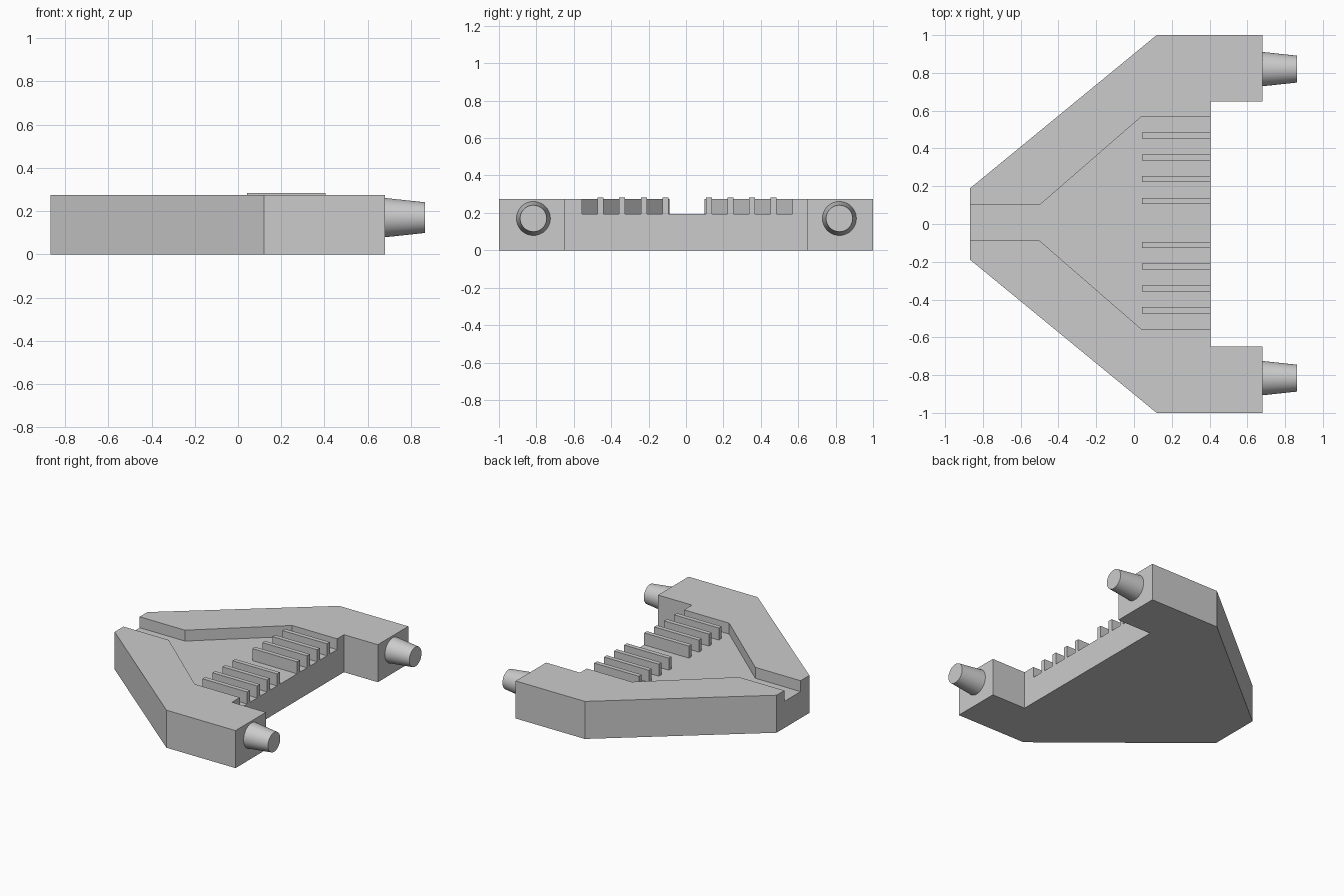
import bpy, bmesh, math
from mathutils import Matrix

cube = bpy.data.objects.get("Cube")
if cube:
    bpy.data.objects.remove(cube, do_unlink=True)

grey = bpy.data.materials.new("light grey")
grey.use_nodes = True
colour = (0.6, 0.6, 0.6, 1)
grey.diffuse_color = colour
grey.node_tree.nodes["Principled BSDF"].inputs["Base Color"].default_value = colour

BODY_TOP = 0.275
FLOOR = 0.195
TOOTH_TOP = 0.283
INNER_EDGE = 0.405
SHIFT = 0.006      # the channel and teeth sit slightly off centre


def make_object(name, bm):
    bmesh.ops.recalc_face_normals(bm, faces=bm.faces)
    mesh = bpy.data.meshes.new(name)
    bm.to_mesh(mesh)
    bm.free()
    mesh.materials.append(grey)
    obj = bpy.data.objects.new(name, mesh)
    bpy.context.collection.objects.link(obj)
    return obj


def prism(name, half, z0, z1, shift=0.0):
    """Mirror a half outline across y and extrude it upward."""
    outline = half + [(x, -y) for x, y in reversed(half)]
    bm = bmesh.new()
    face = bm.faces.new([bm.verts.new((x, y + shift, z0)) for x, y in outline])
    up = bmesh.ops.extrude_face_region(bm, geom=[face])["geom"]
    bmesh.ops.translate(bm, vec=(0, 0, z1 - z0),
                        verts=[v for v in up if isinstance(v, bmesh.types.BMVert)])
    return make_object(name, bm)


# Body with two arms, and the flared channel cut into its top
body = prism("body", [(-0.867, 0.19), (0.12, 1), (0.68, 1), (0.68, 0.648),
                      (INNER_EDGE, 0.648)], 0, BODY_TOP)
cutter = prism("channel_cutter", [(-1, 0.094), (-0.5, 0.094), (0.04, 0.563),
                                  (0.5, 0.563)], FLOOR, 0.4, SHIFT)
cutter.hide_render = True
cut = body.modifiers.new("channel", "BOOLEAN")
cut.operation = "DIFFERENCE"
cut.solver = "EXACT"
cut.object = cutter
bpy.context.view_layer.objects.active = body
bpy.ops.object.modifier_apply(modifier=cut.name)
bpy.data.objects.remove(cutter, do_unlink=True)

# Rows of upright teeth on the channel floor
TOOTH_START = 0.042
for side, label in ((1, "left"), (-1, "right")):
    for i in range(4):
        size = (INNER_EDGE - TOOTH_START, 0.032, TOOTH_TOP - FLOOR)
        centre = ((INNER_EDGE + TOOTH_START) / 2,
                  side * (0.116 + 0.1155 * i) + SHIFT,
                  (TOOTH_TOP + FLOOR) / 2)
        bm = bmesh.new()
        bmesh.ops.create_cube(bm, size=1, matrix=Matrix.Translation(centre)
                              @ Matrix.Diagonal((*size, 1)))
        make_object(f"tooth_{label}_{i + 1}", bm)

# Tapered pegs on the arm ends
for y, label in ((0.82, "back"), (-0.816, "front")):
    bm = bmesh.new()
    bmesh.ops.create_cone(bm, cap_ends=True, segments=48, radius1=0.091,
                          radius2=0.071, depth=0.186,
                          matrix=Matrix.Translation((0.771, y, 0.17))
                          @ Matrix.Rotation(math.pi / 2, 4, "Y"))
    peg = make_object(f"peg_{label}", bm)
    bpy.ops.object.select_all(action="DESELECT")
    peg.select_set(True)
    bpy.context.view_layer.objects.active = peg
    bpy.ops.object.shade_smooth_by_angle(angle=math.radians(30))
